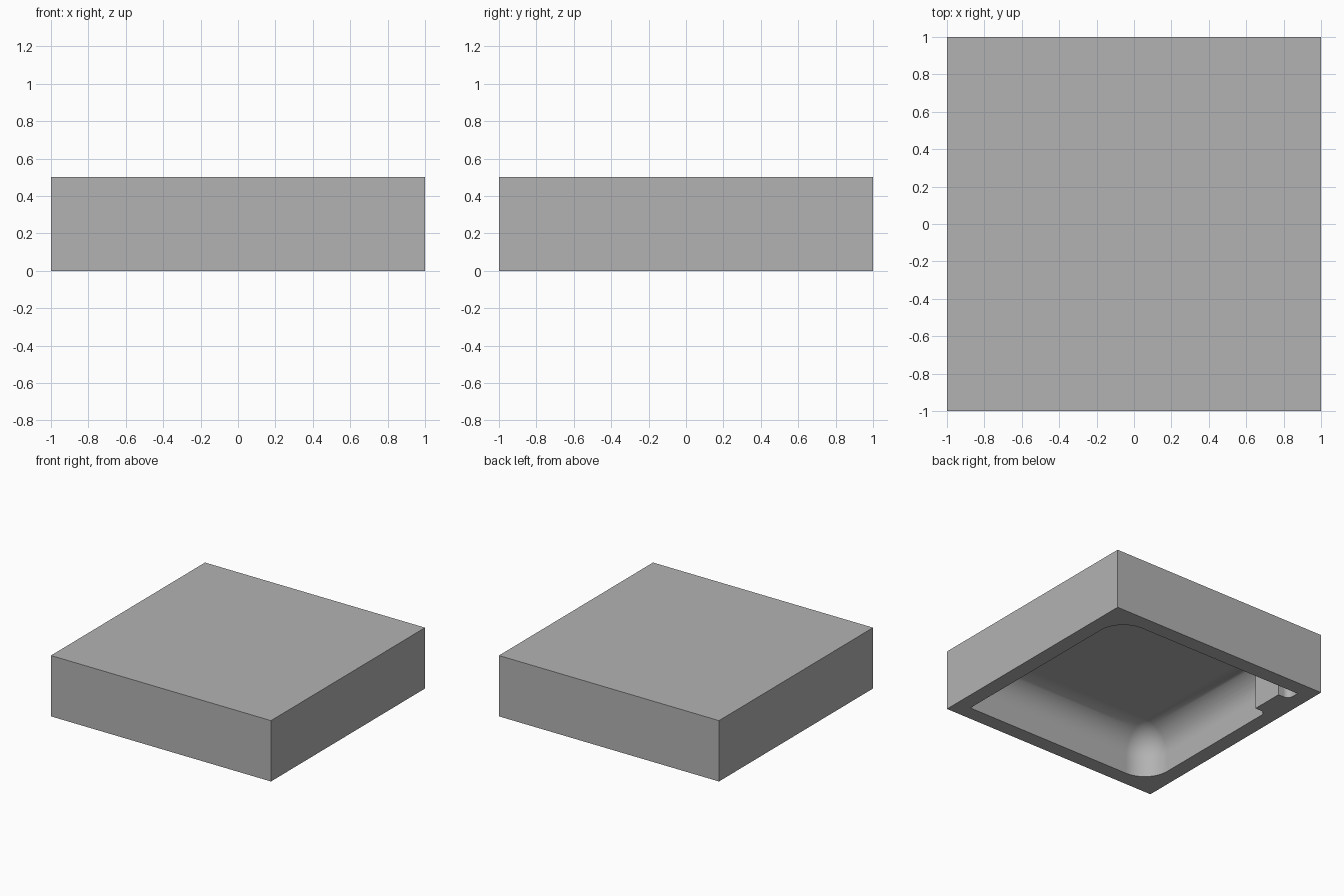
import bpy, bmesh
from math import sin, cos, pi, radians

default = bpy.data.objects.get("Cube")
if default:
    bpy.data.objects.remove(default, do_unlink=True)

HEIGHT = 0.5      # block height
INNER = 0.875     # half width of the hollow
DEPTH = 0.375     # hollow ceiling height
ROUND = 0.22      # corner and ceiling fillet radius
STEPS = 12

grey = bpy.data.materials.new("plain grey")
grey.use_nodes = True
colour = (0.45, 0.45, 0.45, 1)
grey.diffuse_color = colour
grey.node_tree.nodes["Principled BSDF"].inputs["Base Color"].default_value = colour


def arc(cx, cy, radius, start, sweep=pi / 2):
    return [(cx + radius * cos(start + sweep * i / STEPS),
             cy + radius * sin(start + sweep * i / STEPS)) for i in range(STEPS + 1)]


def loft(name, rings):
    """Closed solid through rings of (points, z)."""
    bm = bmesh.new()
    loops = [[bm.verts.new((x, y, z)) for x, y in pts] for pts, z in rings]
    n = len(loops[0])
    for low, high in zip(loops, loops[1:]):
        for i in range(n):
            j = (i + 1) % n
            bm.faces.new((low[i], low[j], high[j], high[i]))
    bm.faces.new(loops[0][::-1])
    bm.faces.new(loops[-1])
    bmesh.ops.remove_doubles(bm, verts=bm.verts, dist=1e-5)
    bmesh.ops.recalc_face_normals(bm, faces=bm.faces)
    mesh = bpy.data.meshes.new(name)
    bm.to_mesh(mesh)
    bm.free()
    mesh.materials.append(grey)
    obj = bpy.data.objects.new(name, mesh)
    bpy.context.collection.objects.link(obj)
    return obj


def cut(target, cutter):
    """Subtract the cutter and remove it."""
    mod = target.modifiers.new("cut", 'BOOLEAN')
    mod.operation = 'DIFFERENCE'
    mod.solver = 'EXACT'
    mod.object = cutter
    bpy.context.view_layer.objects.active = target
    bpy.ops.object.modifier_apply(modifier=mod.name)
    bpy.data.objects.remove(cutter, do_unlink=True)


def hollow_outline(inset):
    """Square with two opposite corners rounded and two sharp."""
    h = INNER - inset
    c = INNER - ROUND
    r = ROUND - inset
    return [(h, -h)] + arc(c, c, r, 0) + [(-h, h)] + arc(-c, -c, r, pi)


# Hollow: straight walls, then a fillet into the flat ceiling
rings = [(hollow_outline(0), -0.1)]
for i in range(STEPS + 1):
    t = pi / 2 * i / STEPS
    rings.append((hollow_outline(ROUND * (1 - cos(t))), DEPTH - ROUND + ROUND * sin(t)))
hollow = loft("hollow_cutter", rings)

# Ledge standing out from the right wall, filleted where it meets the wall
face, near, far, f = -0.775, 0.5, 0.77, 0.05
profile = [(-0.95, near - f), (face, near), (face, far), (-0.95, far + f)]
profile[1:1] = arc(-INNER + f, near - f, f, pi, -pi / 2)
profile[-1:-1] = arc(-INNER + f, far + f, f, -pi / 2, -pi / 2)
ledge = loft("ledge_cutter", [(profile, -0.2), (profile, HEIGHT)])
cut(hollow, ledge)

# Outer block
square = [(-1, -1), (1, -1), (1, 1), (-1, 1)]
block = loft("hollow_block", [(square, 0), (square, HEIGHT)])
cut(block, hollow)

bpy.ops.object.select_all(action='DESELECT')
block.select_set(True)
bpy.context.view_layer.objects.active = block
bpy.ops.object.shade_smooth_by_angle(angle=radians(30))
weighted = block.modifiers.new("flat_faces", 'WEIGHTED_NORMAL')
weighted.keep_sharp = True
